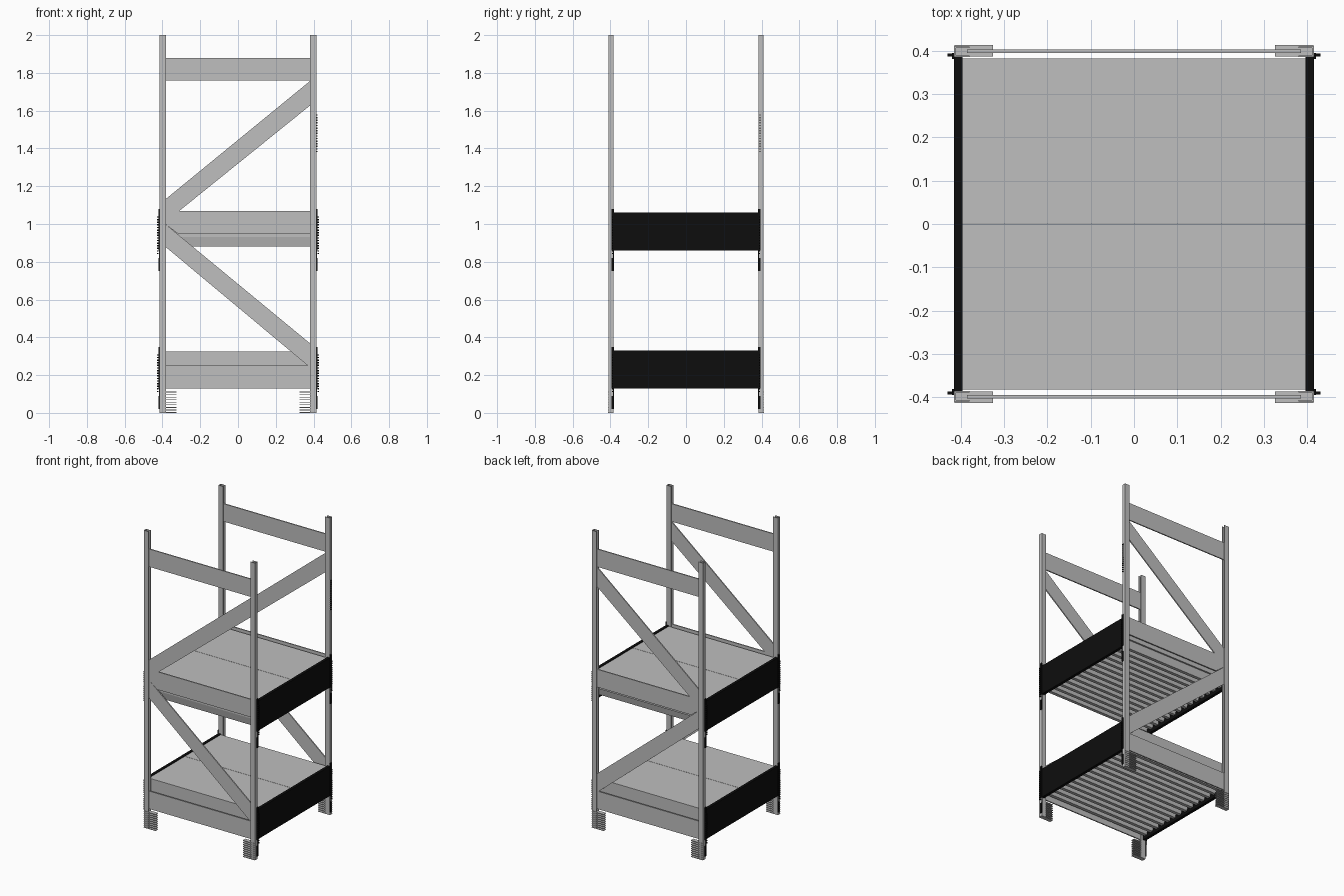
import bpy

cube = bpy.data.objects.get("Cube")
if cube:
    bpy.data.objects.remove(cube, do_unlink=True)


def make_material(name, value):
    mat = bpy.data.materials.new(name)
    mat.use_nodes = True
    color = (value, value, value, 1)
    mat.diffuse_color = color
    mat.node_tree.nodes["Principled BSDF"].inputs["Base Color"].default_value = color
    return mat


STEEL = make_material("light grey steel", 0.52)
BLACK = make_material("black steel", 0.004)
SIDES = (-1, 1)


def build(name, verts, faces, mat):
    mesh = bpy.data.meshes.new(name)
    mesh.from_pydata(verts, [], faces)
    mesh.materials.append(mat)
    obj = bpy.data.objects.new(name, mesh)
    bpy.context.collection.objects.link(obj)
    # Consistent outward normals, also for mirrored parts
    import bmesh
    bm = bmesh.new()
    bm.from_mesh(mesh)
    bmesh.ops.recalc_face_normals(bm, faces=bm.faces)
    bm.to_mesh(mesh)
    bm.free()
    return obj


def prism(name, profile, axis, a, b, mat):
    """Extrude a 2D profile along an axis from a to b."""
    place = {"x": lambda p, t: (t, p[0], p[1]),
             "y": lambda p, t: (p[0], t, p[1]),
             "z": lambda p, t: (p[0], p[1], t)}[axis]
    n = len(profile)
    verts = [place(p, t) for t in (a, b) for p in profile]
    faces = [tuple(range(n)), tuple(range(n, 2 * n))]
    faces += [(i, (i + 1) % n, n + (i + 1) % n, n + i) for i in range(n)]
    return build(name, verts, faces, mat)


def box(name, x, y, z, mat):
    return prism(name, [(x[0], y[0]), (x[1], y[0]), (x[1], y[1]), (x[0], y[1])],
                 "z", z[0], z[1], mat)


def stack(obj, count, step):
    mod = obj.modifiers.new("stack", "ARRAY")
    mod.count = count
    mod.use_relative_offset = False
    mod.use_constant_offset = True
    mod.constant_offset_displace = (0, 0, step)


# Channel posts, open towards the middle, with a stack of shims at the foot
channel = [(0.38, 0.385), (0.415, 0.385), (0.415, 0.41), (0.38, 0.41),
           (0.38, 0.406), (0.411, 0.406), (0.411, 0.389), (0.38, 0.389)]
for sx in SIDES:
    for sy in SIDES:
        prism("post", [(sx * x, sy * y) for x, y in channel], "z", 0, 2, STEEL)
        shim = box("foot_shims", (sx * 0.325, sx * 0.414), (sy * 0.386, sy * 0.413),
                   (0, 0.004), STEEL)
        stack(shim, 9, 0.0135)

# Side frames: horizontal plates and the two diagonals
END = 0.385
frame_parts = {
    "top_plate": [(-END, 1.76), (END, 1.76), (END, 1.88), (-END, 1.88)],
    "upper_diagonal": [(-END, 1.01), (-0.31, 1.07), (END, 1.63), (END, 1.76), (-END, 1.13)],
    "middle_plate": [(-END, 1.0), (-0.32, 0.95), (END, 0.95), (END, 1.07),
                     (-0.31, 1.07), (-END, 1.01)],
    "lower_diagonal": [(-END, 0.88), (0.37, 0.25), (END, 0.25), (END, 0.365), (-END, 1.0)],
    "bottom_plate": [(-END, 0.13), (END, 0.13), (END, 0.25), (-END, 0.25)],
}
for sy in SIDES:
    for name, outline in frame_parts.items():
        prism(name, outline, "y", sy * 0.394, sy * 0.402, STEEL)


# Ribbed underside of a deck panel, as a closed corrugated profile
def deck_profile(y0, y1, top, bottom, ribs):
    pitch = (y1 - y0) / ribs
    ridge = bottom + 0.05
    points = [(y1, top), (y0, top)]
    for i in range(ribs):
        start = y0 + i * pitch
        points += [(start + pitch * f, z) for f, z in
                   ((0, ridge), (0.2, bottom), (0.6, bottom), (0.8, ridge))]
    return points + [(y1, ridge)]


for level in (0.13, 0.86):
    # Two deck panels with a seam between them
    for y0, y1 in ((-0.382, -0.001), (0.001, 0.382)):
        prism("deck_panel", deck_profile(y0, y1, level + 0.196, level + 0.02, 7),
              "x", -0.396, 0.396, STEEL)
    for sx in SIDES:
        box("side_beam", (sx * 0.396, sx * 0.415), (-0.385, 0.385),
            (level, level + 0.2), BLACK)
        # Hook brackets with locking teeth at the beam ends
        for sy in SIDES:
            bracket_y = (sy * 0.381, sy * 0.395)
            box("bracket", (sx * 0.414, sx * 0.42), bracket_y,
                (level, level + 0.22), BLACK)
            box("bracket_tail", (sx * 0.414, sx * 0.42), bracket_y,
                (level - 0.11, level - 0.04), BLACK)
            box("bracket_neck", (sx * 0.414, sx * 0.418), (sy * 0.381, sy * 0.386),
                (level - 0.04, level), BLACK)
            tooth = box("locking_teeth", (sx * 0.42, sx * 0.43), (sy * 0.387, sy * 0.393),
                        (level - 0.02, level - 0.013), BLACK)
            stack(tooth, 15, 0.0138)

# Spare row of teeth on one post
spare = box("spare_teeth", (0.414, 0.42), (0.388, 0.394), (1.38, 1.387), BLACK)
stack(spare, 15, 0.0138)
